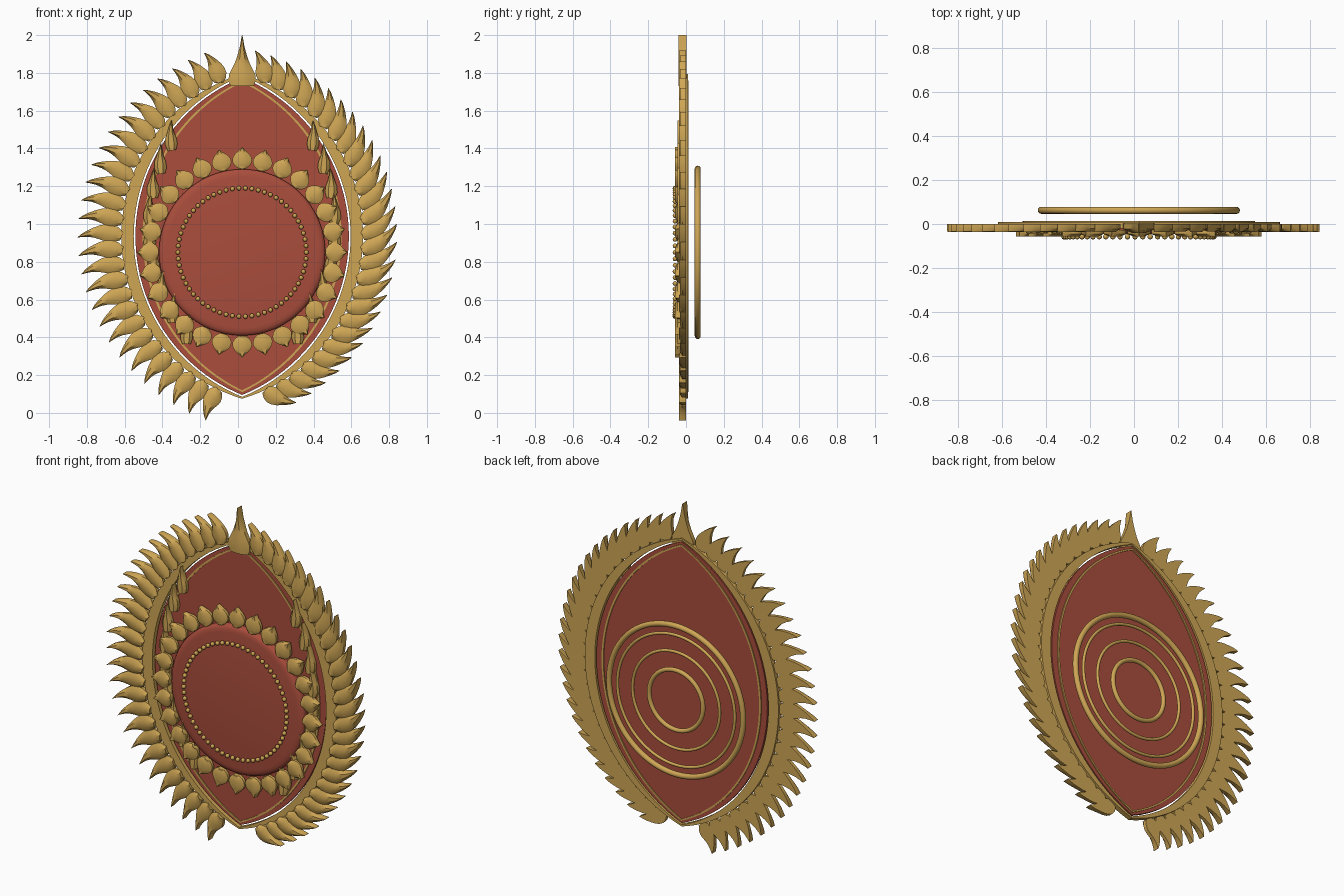
import bpy, bmesh, math
from mathutils import Matrix, Vector

if "Cube" in bpy.data.objects:
    bpy.data.objects.remove(bpy.data.objects["Cube"], do_unlink=True)

CX, ZC, ZD = 0.022, 0.935, 0.85      # axis, almond centre height, disc centre height


def material(name, rgb):
    m = bpy.data.materials.new(name)
    m.use_nodes = True
    m.diffuse_color = (*rgb, 1)
    m.node_tree.nodes["Principled BSDF"].inputs["Base Color"].default_value = (*rgb, 1)
    return m


GOLD = material("warm_gold", (0.62, 0.38, 0.09))
RED = material("brick_red", (0.40, 0.075, 0.045))


def finish(name, bm, mat, angle=40):
    bmesh.ops.recalc_face_normals(bm, faces=bm.faces)
    me = bpy.data.meshes.new(name)
    bm.to_mesh(me)
    bm.free()
    ob = bpy.data.objects.new(name, me)
    bpy.context.collection.objects.link(ob)
    me.materials.append(mat)
    bpy.ops.object.select_all(action='DESELECT')
    ob.select_set(True)
    bpy.context.view_layer.objects.active = ob
    bpy.ops.object.shade_smooth_by_angle(angle=math.radians(angle))
    return ob


def arc(hw, hh, side, phi):
    """Point and outward angle on one side of an almond made of two circular arcs."""
    r = (hw * hw + hh * hh) / (2 * hw)
    p = Vector((CX + side * (r * math.cos(phi) - r + hw), ZC + r * math.sin(phi)))
    return p, math.atan2(math.sin(phi), side * math.cos(phi))


def arc_points(hw, hh, side, n=48):
    r = (hw * hw + hh * hh) / (2 * hw)
    m = math.asin(hh / r)
    return [arc(hw, hh, side, -m + 2 * m * i / n)[0] for i in range(n + 1)]


def leaf(bm, pos, angle, length, widths, curl, back, front):
    """Pillowed leaf lofted along a curling spine."""
    n = len(widths) - 1
    p, rows = Vector(pos), []
    for i, w in enumerate(widths):
        a = angle + curl * (i / n) ** 1.3
        d, s = Vector((math.cos(a), math.sin(a))), Vector((-math.sin(a), math.cos(a)))
        if i:
            p = p + d * length / n
        edge = back + (front - back) * 0.6
        section = [(-1, back), (-1, edge), (-.45, front), (.45, front), (1, edge), (1, back)]
        rows.append([bm.verts.new((p.x + s.x * v * w, y, p.y + s.y * v * w)) for v, y in section])
    for a, b in zip(rows, rows[1:]):
        for k in range(6):
            j = (k + 1) % 6
            bm.faces.new((a[k], a[j], b[j], b[k]))
    bm.faces.new(rows[0])
    bm.faces.new(rows[-1])


def strip(bm, outer, inner, y0, y1):
    """Flat solid strip between two open outlines."""
    rows = [[bm.verts.new((q.x, y, q.y)) for q, y in ((o, y0), (i, y0), (i, y1), (o, y1))]
            for o, i in zip(outer, inner)]
    for a, b in zip(rows, rows[1:]):
        for k in range(4):
            j = (k + 1) % 4
            bm.faces.new((a[k], a[j], b[j], b[k]))
    bm.faces.new(rows[0])
    bm.faces.new(rows[-1])


# Almond back plate
bm = bmesh.new()
outline = arc_points(0.565, 0.84, 1) + arc_points(0.565, 0.84, -1)[-2:0:-1]
face = bm.faces.new([bm.verts.new((p.x, -0.008, p.y)) for p in outline])
ext = bmesh.ops.extrude_face_region(bm, geom=[face])
bmesh.ops.translate(bm, vec=(0, 0.016, 0),
                    verts=[v for v in ext["geom"] if isinstance(v, bmesh.types.BMVert)])
finish("back_plate", bm, RED)

# Crescent border bands and thin trim lines
for side, label in ((1, "left"), (-1, "right")):
    bm = bmesh.new()
    strip(bm, arc_points(0.64, 0.86, side), arc_points(0.574, 0.85, side), -0.02, 0.01)
    finish(label + "_border_band", bm, GOLD)
    bm = bmesh.new()
    strip(bm, arc_points(0.527, 0.825, side), arc_points(0.515, 0.815, side), -0.014, 0.014)
    finish(label + "_trim_line", bm, GOLD)

# Outer flames: one row sweeps along the edge, the other stands out from it
FLAME = (0.022, 0.040, 0.047, 0.045, 0.037, 0.027, 0.018, 0.010, 0.001)
COUNT = 27
for side, label, lean, curl in ((1, "left", 0.42, 0.65), (-1, "right", -0.35, 0.75)):
    bm = bmesh.new()
    for i in range(COUNT):
        phi = 1.13 * (2 * i / (COUNT - 1) - 1)
        pos, out = arc(0.637, 0.86, side, phi)
        leaf(bm, pos, out + lean, 0.175 + 0.065 * math.cos(phi * 1.3), FLAME, curl,
             0.0, -0.037 + 0.004 * (i % 2))
    finish(label + "_flames", bm, GOLD)

# Top finial
bm = bmesh.new()
leaf(bm, (CX, 1.73), math.pi / 2, 0.27,
     (0.062, 0.072, 0.070, 0.055, 0.040, 0.029, 0.020, 0.012, 0.007, 0.001), 0, 0.002, -0.04)
finish("top_finial", bm, GOLD)

# Raised front disc with rounded rim
bm = bmesh.new()
profile = ((0.44, 0.0), (0.44, -0.028), (0.435, -0.036), (0.42, -0.043), (0.40, -0.046))
rings = []
for r, y in profile:
    rings.append([bm.verts.new((CX + r * math.cos(t * math.tau / 96), y,
                                ZD + r * math.sin(t * math.tau / 96))) for t in range(96)])
for a, b in zip(rings, rings[1:]):
    for k in range(96):
        j = (k + 1) % 96
        bm.faces.new((a[k], a[j], b[j], b[k]))
bm.faces.new(rings[0])
bm.faces.new(rings[-1])
finish("front_disc", bm, RED, 60)

# Round petals about the disc
bm = bmesh.new()
for i in range(28):
    a = math.pi / 2 + i * math.tau / 28
    pos = (CX + 0.442 * math.cos(a), ZD + 0.442 * math.sin(a))
    leaf(bm, pos, a, 0.115, (0.018, 0.040, 0.050, 0.052, 0.047, 0.035, 0.017, 0.001), 0,
         -0.028, -0.057)
finish("disc_petals", bm, GOLD)

# Slim inner flames tucked behind the petals
bm = bmesh.new()
for side in (1, -1):
    for i in range(9):
        phi = -0.66 + 1.17 * i / 8
        pos, out = arc(0.49, 0.82, side, phi)
        leaf(bm, pos, math.pi / 2 + side * phi * -0.1 - side * 0.1, 0.16,
             (0.022, 0.033, 0.030, 0.018, 0.010, 0.001), side * 0.25, -0.006, -0.044)
finish("inner_flames", bm, GOLD)

# Bead circle
bm = bmesh.new()
for i in range(62):
    a = i * math.tau / 62
    bmesh.ops.create_uvsphere(bm, u_segments=10, v_segments=8, radius=0.0125,
                              matrix=Matrix.Translation((CX + 0.34 * math.cos(a), -0.058,
                                                         ZD + 0.34 * math.sin(a))))
finish("bead_circle", bm, GOLD, 80)

# Concentric rings behind the plate
for name, radius, tube in (("outer", 0.443, 0.016), ("second", 0.388, 0.009),
                           ("third", 0.288, 0.009), ("inner", 0.178, 0.013)):
    bpy.ops.mesh.primitive_torus_add(major_radius=radius, minor_radius=tube, major_segments=80,
                                     minor_segments=12, location=(CX, 0.062, ZD),
                                     rotation=(math.pi / 2, 0, 0))
    ob = bpy.context.object
    ob.name = name + "_back_ring"
    ob.data.materials.append(GOLD)
    bpy.ops.object.shade_smooth_by_angle(angle=math.radians(60))
